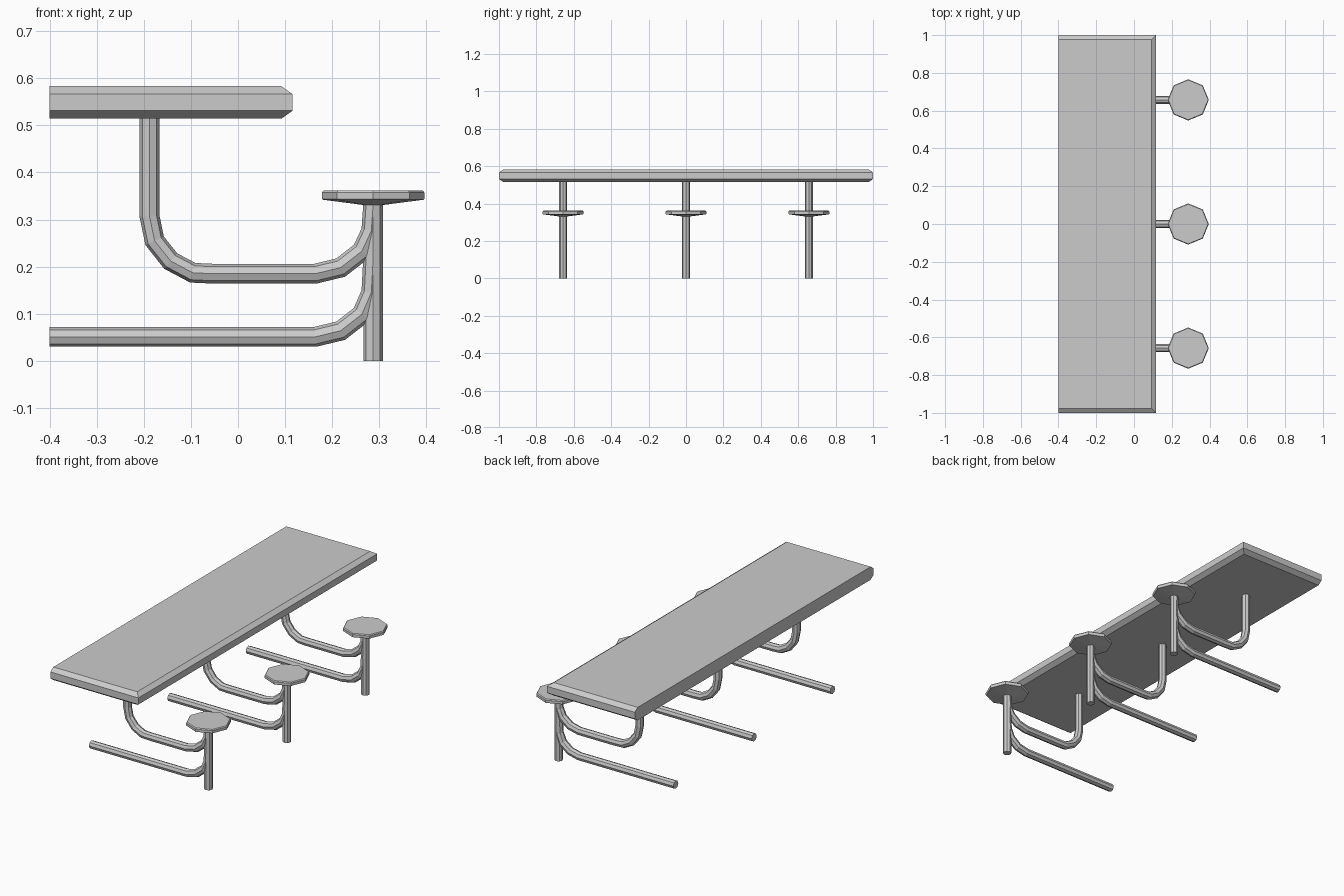
import bpy, bmesh, math
from mathutils import Vector

if "Cube" in bpy.data.objects:
    bpy.data.objects.remove(bpy.data.objects["Cube"])


def make_object(name, bm):
    bmesh.ops.recalc_face_normals(bm, faces=bm.faces)
    mesh = bpy.data.meshes.new(name)
    bm.to_mesh(mesh)
    bm.free()
    obj = bpy.data.objects.new(name, mesh)
    bpy.context.collection.objects.link(obj)
    return obj


def skin(name, rings):
    """Join a list of equal-sized point rings and cap both ends."""
    bm = bmesh.new()
    loops = [[bm.verts.new(p) for p in ring] for ring in rings]
    n = len(loops[0])
    for a, b in zip(loops, loops[1:]):
        for i in range(n):
            j = (i + 1) % n
            bm.faces.new((a[i], a[j], b[j], b[i]))
    bm.faces.new(loops[0])
    bm.faces.new(loops[-1])
    return make_object(name, bm)


def tube(name, path, y, r=0.021, sides=8):
    """Octagonal tube swept along an x-z path, mitred at each bend."""
    pts = [Vector((x, 0, z)) for x, z in path]
    rings = []
    for k, p in enumerate(pts):
        d_in = (p - pts[k - 1]).normalized() if k else (pts[1] - p).normalized()
        d_out = (pts[k + 1] - p).normalized() if k < len(pts) - 1 else d_in
        t = (d_in + d_out).normalized()
        side = Vector((-t.z, 0, t.x)) / t.dot(d_in)
        ring = []
        for i in range(sides):
            a = 2 * math.pi * i / sides
            ring.append(p + side * r * math.cos(a) + Vector((0, y + r * math.sin(a), 0)))
        rings.append(ring)
    return skin(name, rings)


def seat(name, x, y, profile, sides=8):
    """Octagonal disc turned from a radius-height profile."""
    return skin(name, [[(x + r * math.cos(2 * math.pi * i / sides),
                         y + r * math.sin(2 * math.pi * i / sides), z)
                        for i in range(sides)] for r, z in profile])


# table top: bevelled on three edges, cut flat on the left side
def slab_ring(inset, z):
    right, end = 0.116 - inset, 1.0 - inset
    return [(-0.4, -end, z), (right, -end, z), (right, end, z), (-0.4, end, z)]


skin("table_top", [slab_ring(0.024, 0.514), slab_ring(0, 0.531),
                   slab_ring(0, 0.566), slab_ring(0.024, 0.583)])

# paths and seat profile
POST_X = 0.287
support_path = [(-0.188, 0.516), (-0.188, 0.308), (-0.177, 0.255), (-0.143, 0.212),
                (-0.096, 0.187), (-0.053, 0.185), (0.164, 0.185), (0.218, 0.198),
                (0.263, 0.233), (0.283, 0.276), (POST_X, 0.334)]
floor_path = [(-0.4, 0.051), (0.164, 0.051), (0.218, 0.064),
              (0.263, 0.099), (0.283, 0.145), (POST_X, 0.22)]
seat_profile = [(0.022, 0.331), (0.107, 0.342), (0.109, 0.345),
                (0.109, 0.357), (0.105, 0.362)]

# three seat stations
for n, y in enumerate((-0.657, 0, 0.657), 1):
    tube(f"seat_post_{n}", [(POST_X, 0), (POST_X, 0.335)], y)
    tube(f"table_support_{n}", support_path, y)
    tube(f"floor_bar_{n}", floor_path, y)
    seat(f"seat_{n}", POST_X, y, seat_profile)
